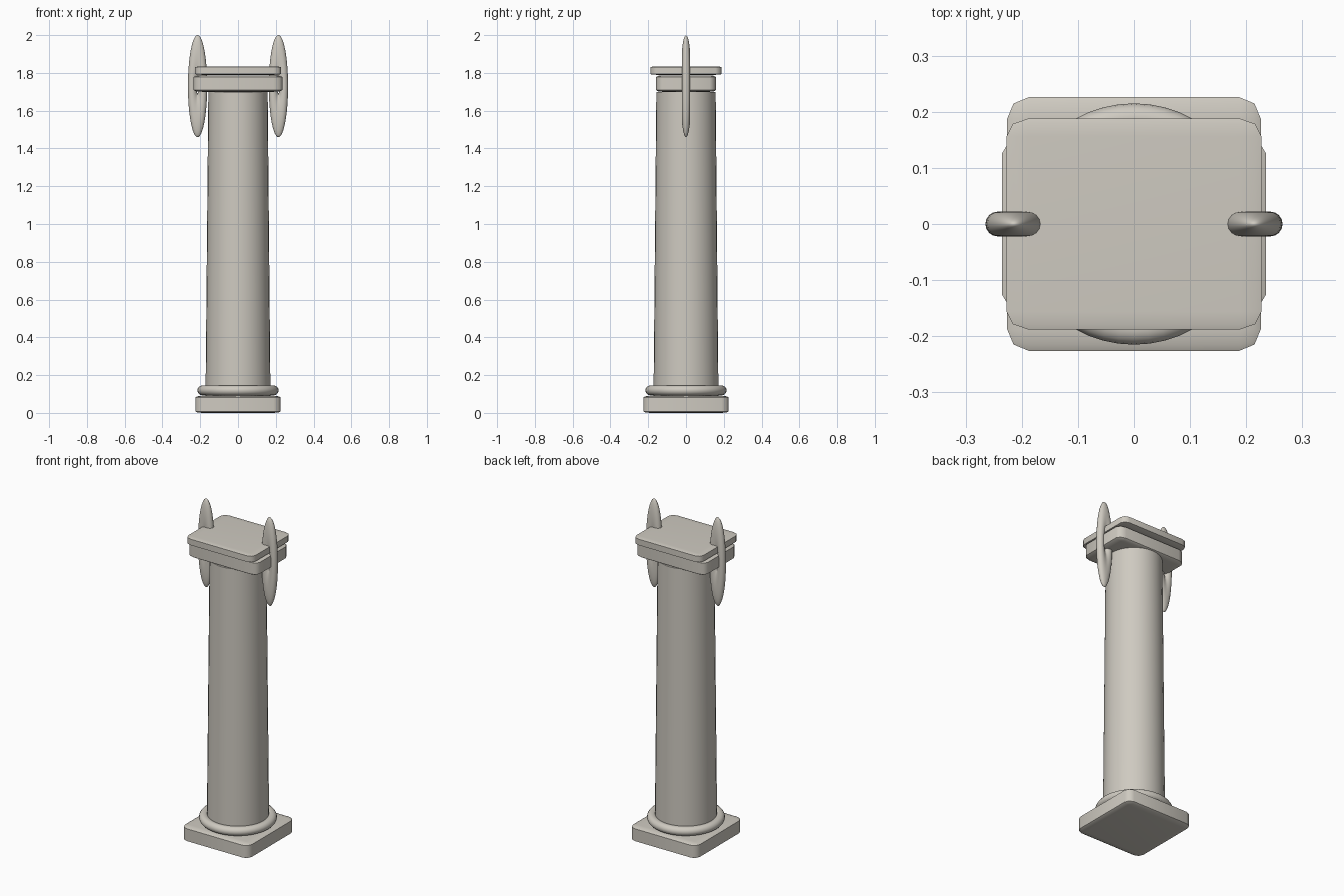
import bpy, bmesh, math
from mathutils import Matrix

cube = bpy.data.objects.get("Cube")
if cube:
    bpy.data.objects.remove(cube, do_unlink=True)

# One pale stone colour
stone = bpy.data.materials.new("pale_stone")
stone.use_nodes = True
colour = (0.62, 0.59, 0.53, 1)
stone.diffuse_color = colour
stone.node_tree.nodes["Principled BSDF"].inputs["Base Color"].default_value = colour


def finish(obj, name, angle=50):
    obj.name = name
    obj.data.materials.clear()
    obj.data.materials.append(stone)
    bpy.ops.object.select_all(action='DESELECT')
    obj.select_set(True)
    bpy.context.view_layer.objects.active = obj
    bpy.ops.object.shade_smooth_by_angle(angle=math.radians(angle))
    return obj


def slab(name, width, depth, low, high, soft=0.17):
    """Soft-cornered block: bevel a cube first, then flatten it."""
    bm = bmesh.new()
    bmesh.ops.create_cube(bm, size=2)
    bmesh.ops.bevel(bm, geom=bm.edges[:], offset=soft, segments=2,
                    profile=0.5, affect='EDGES')
    size = (width / 2, depth / 2, (high - low) / 2)
    bm.transform(Matrix.Translation((0, 0, (low + high) / 2))
                 @ Matrix.Diagonal((*size, 1)))
    mesh = bpy.data.meshes.new(name)
    bm.to_mesh(mesh)
    bm.free()
    obj = bpy.data.objects.new(name, mesh)
    bpy.context.collection.objects.link(obj)
    return finish(obj, name)


def ring(name, location, major, minor, scale, rotation=(0, 0, 0)):
    bpy.ops.mesh.primitive_torus_add(major_radius=major, minor_radius=minor,
                                     major_segments=48, minor_segments=16,
                                     location=location, rotation=rotation)
    obj = bpy.context.object
    obj.scale = scale
    return finish(obj, name, 80)


# Foot: square plinth and round moulding
slab("plinth", 0.452, 0.452, 0.0, 0.09)
ring("base_moulding", (0, 0, 0.119), 0.187, 0.028, (1, 1, 0.95))

# Tapered shaft
bpy.ops.mesh.primitive_cone_add(vertices=32, radius1=0.172, radius2=0.157,
                                depth=1.63, location=(0, 0, 0.885))
finish(bpy.context.object, "shaft")

# Capital: two stacked blocks
slab("capital_block", 0.47, 0.316, 1.70, 1.787, 0.2)
slab("capital_top", 0.454, 0.376, 1.79, 1.834)

# Tall stretched rings piercing each end of the capital
for side, x in (("left", 0.214), ("right", -0.214)):
    ring(side + "_scroll", (x, 0, 1.73), 0.029, 0.022, (1, 5.3, 1),
         (math.radians(90), 0, 0))
